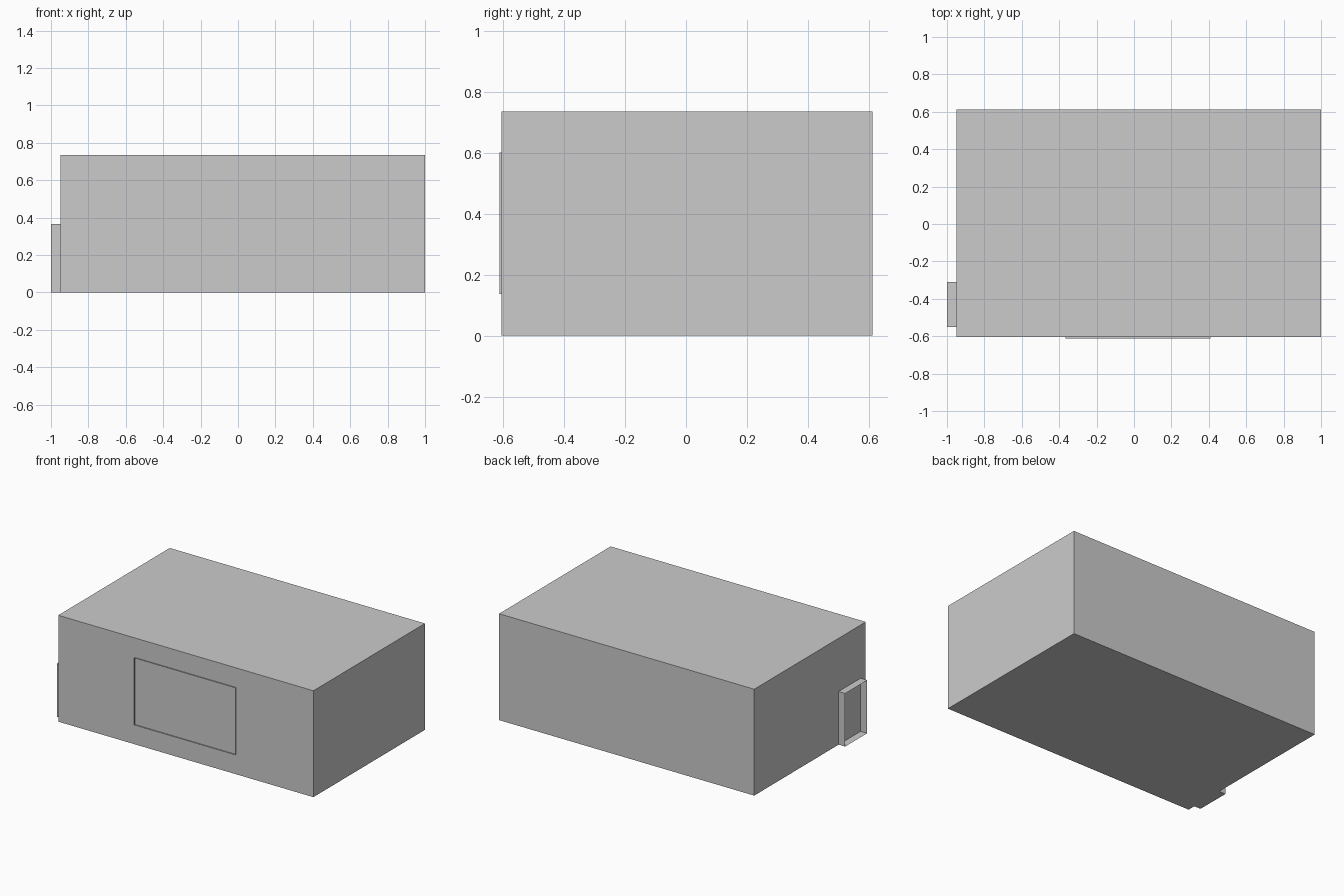
import bpy, bmesh
from mathutils import Vector

if "Cube" in bpy.data.objects:
    bpy.data.objects.remove(bpy.data.objects["Cube"])


def box(name, lo, hi, open_dir=None):
    """Axis-aligned box; the faces along +/-open_dir are left open."""
    lo, hi = Vector(lo), Vector(hi)
    bm = bmesh.new()
    bmesh.ops.create_cube(bm, size=1)
    for v in bm.verts:
        v.co = Vector((l + (h - l) * (c + 0.5) for l, h, c in zip(lo, hi, v.co)))
    bm.normal_update()
    if open_dir:
        ends = [f for f in bm.faces if abs(f.normal.dot(Vector(open_dir))) > 0.9]
        bmesh.ops.delete(bm, geom=ends, context='FACES_ONLY')
    mesh = bpy.data.meshes.new(name)
    bm.to_mesh(mesh)
    bm.free()
    obj = bpy.data.objects.new(name, mesh)
    bpy.context.collection.objects.link(obj)
    return obj


# Main closed room volume
box("room_shell", (-0.95, -0.605, 0), (1.0, 0.612, 0.735))

# Thin door surround standing out from the left wall
box("door_frame", (-1.0, -0.55, 0), (-0.95, -0.31, 0.367), open_dir=(1, 0, 0))

# Shallow window surround on the front wall
box("window_frame", (-0.365, -0.612, 0.137), (0.408, -0.605, 0.6), open_dir=(0, 1, 0))
